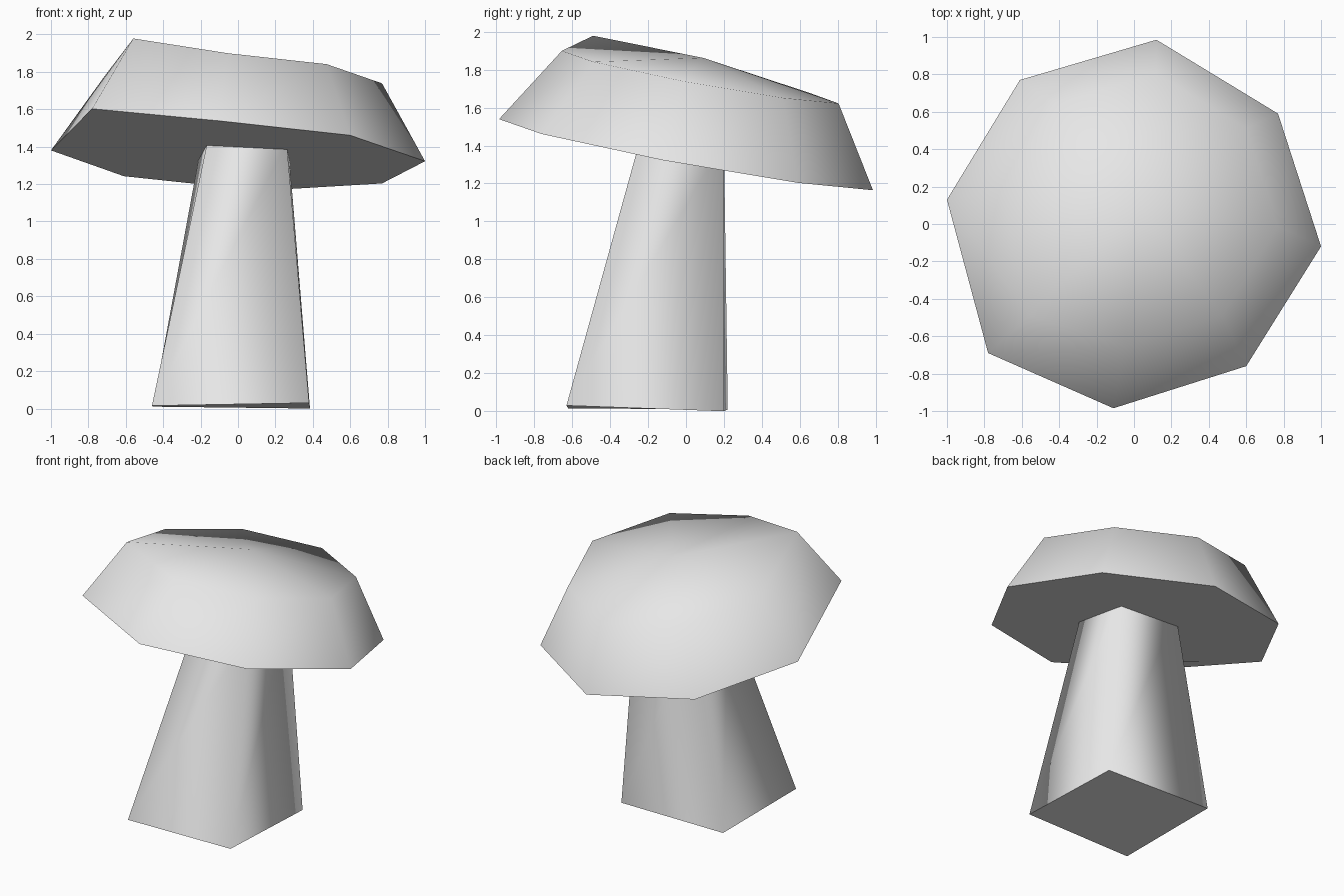
import bpy, bmesh, math

if "Cube" in bpy.data.objects:
    bpy.data.objects.remove(bpy.data.objects["Cube"])

gray = bpy.data.materials.new("plain gray")
gray.diffuse_color = (0.8, 0.8, 0.8, 1)
gray.use_nodes = True
gray.node_tree.nodes["Principled BSDF"].inputs["Base Color"].default_value = gray.diffuse_color


def build(name, rings, apex=None):
    """Skin a stack of rings, closing the bottom flat and the top flat or with an apex."""
    bm = bmesh.new()
    loops = [[bm.verts.new(p) for p in ring] for ring in rings]
    n = len(loops[0])
    for low, high in zip(loops, loops[1:]):
        for i in range(n):
            j = (i + 1) % n
            bm.faces.new((low[i], low[j], high[j], high[i]))
    flat = [bm.faces.new(loops[0][::-1])]
    if apex:
        tip = bm.verts.new(apex)
        for i in range(n):
            bm.faces.new((loops[-1][i], loops[-1][(i + 1) % n], tip))
    else:
        flat.append(bm.faces.new(loops[-1]))
    bmesh.ops.recalc_face_normals(bm, faces=bm.faces)
    # smooth sides, crisp edges around the flat ends
    for f in bm.faces:
        f.smooth = f not in flat
    for f in flat:
        for e in f.edges:
            e.smooth = False
    mesh = bpy.data.meshes.new(name)
    bm.to_mesh(mesh)
    bm.free()
    mesh.materials.append(gray)
    obj = bpy.data.objects.new(name, mesh)
    bpy.context.collection.objects.link(obj)
    return obj


# Mushroom cap: tilted eight-sided rim and shoulder, one corner pulled up
rim_xy = [(1.0, -0.12), (0.77, 0.59), (0.12, 0.985), (-0.61, 0.77),
          (-1.0, 0.13), (-0.78, -0.69), (-0.11, -0.985), (0.60, -0.76)]
raised = 5


def tilted(x, y, height, lift):
    return (x, y, height - 0.052 * x - 0.184 * y + lift)


rim, shoulder = [], []
for i, (x, y) in enumerate(rim_xy):
    lift = 0.083 if i == raised else 0
    rim.append(tilted(x, y, 1.352, lift))
    sx, sy = x * 0.74 + 0.03, y * 0.74 + 0.075
    if i == raised:
        sx, sy = -0.56, -0.49
    shoulder.append(tilted(sx, sy, 1.776, lift))
build("mushroom_cap", [rim, shoulder], apex=(0.03, 0.09, 1.862))

# Stem: four-sided, leaning and narrowing up into the cap
foot = [(-0.46, -0.62, 0.015), (0.38, -0.63, 0.03), (0.385, 0.20, 0.0), (-0.455, 0.22, 0.01)]
top = [(-0.165, -0.245, 1.42), (0.26, -0.245, 1.42), (0.268, 0.20, 1.42), (-0.195, 0.20, 1.42)]
build("stem", [foot, top])
